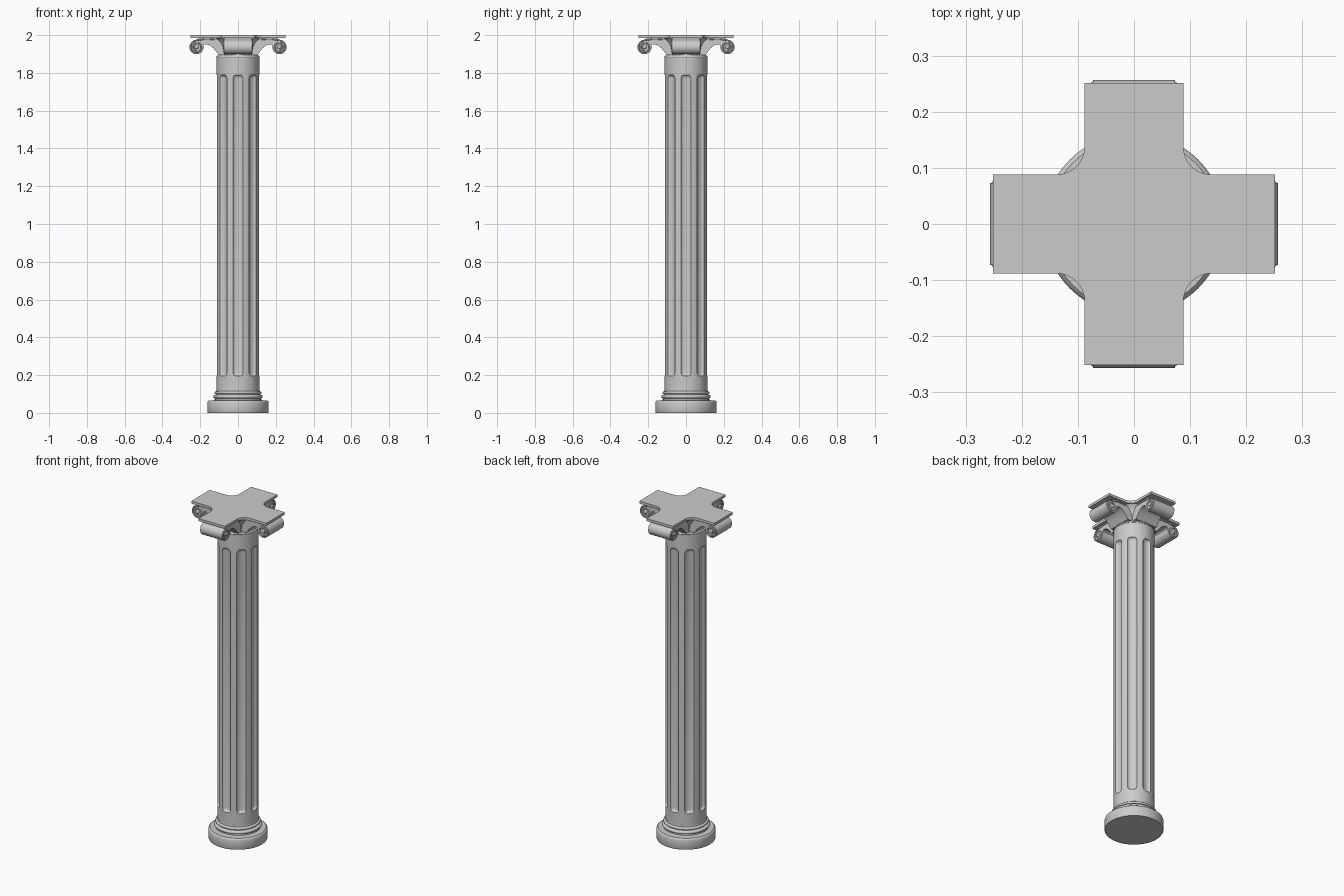
import bpy, bmesh
from math import sin, cos, pi, radians

if "Cube" in bpy.data.objects:
    bpy.data.objects.remove(bpy.data.objects["Cube"])


def finish(name, bm, angle=35):
    bmesh.ops.remove_doubles(bm, verts=bm.verts, dist=1e-5)
    bmesh.ops.recalc_face_normals(bm, faces=bm.faces)
    me = bpy.data.meshes.new(name)
    bm.to_mesh(me)
    bm.free()
    ob = bpy.data.objects.new(name, me)
    bpy.context.collection.objects.link(ob)
    bpy.ops.object.select_all(action='DESELECT')
    ob.select_set(True)
    bpy.context.view_layer.objects.active = ob
    bpy.ops.object.shade_smooth_by_angle(angle=radians(angle))
    return ob


def loft(name, rings):
    """Skin a stack of equal-length rings and cap both ends."""
    bm = bmesh.new()
    rows = [[bm.verts.new(p) for p in ring] for ring in rings]
    n = len(rows[0])
    for a, b in zip(rows, rows[1:]):
        for i in range(n):
            j = (i + 1) % n
            bm.faces.new((a[i], a[j], b[j], b[i]))
    bm.faces.new(rows[0][::-1])
    bm.faces.new(rows[-1])
    return finish(name, bm)


def lathe(name, profile, n=64):
    return loft(name, [[(r * cos(2 * pi * i / n), r * sin(2 * pi * i / n), z)
                        for i in range(n)] for r, z in profile])


def bulge(r, z, s, n=8):
    """Half-round moulding profile bulging outward from radius r."""
    return [(r + s * cos(-pi / 2 + pi * i / n), z + s * sin(-pi / 2 + pi * i / n))
            for i in range(n + 1)]


# Base: plinth disc and stacked mouldings
lathe("plinth", [(0.16, 0), (0.162, 0.004), (0.162, 0.055), (0.16, 0.061), (0.154, 0.066)])
lathe("base_mouldings", [(0.135, 0.064), (0.124, 0.069), (0.122, 0.077)]
      + bulge(0.122, 0.086, 0.009) + [(0.117, 0.097)]
      + bulge(0.117, 0.107, 0.007) + [(0.114, 0.116), (0.113, 0.125)])

# Shaft with eight stopped flutes
R, HALF, DEPTH, FLUTES = 0.113, radians(13.5), 0.016, 8


def shaft_ring(z, width, depth):
    pts = []
    for k in range(FLUTES):
        c = 2 * pi * k / FLUTES
        for i in range(13):
            t = -1 + i / 6
            a, r = c + t * HALF * width, R - depth * DEPTH * (1 - t * t) ** 0.5
            pts.append((r * cos(a), r * sin(a), z))
        for i in range(1, 4):
            a = c + HALF * width + (2 * pi / FLUTES - 2 * HALF * width) * i / 4
            pts.append((R * cos(a), R * sin(a), z))
    return pts


ends = [(0, 0.55, 0), (0.001, 0.6, 0.3), (0.005, 0.8, 0.65), (0.011, 0.93, 0.9), (0.02, 1, 1)]
loft("fluted_shaft", [shaft_ring(0.11, 0.55, 0)]
     + [shaft_ring(0.195 + d, w, h) for d, w, h in ends]
     + [shaft_ring(1.79 - d, w, h) for d, w, h in ends[::-1]]
     + [shaft_ring(1.885, 0.55, 0)])

# Capital: necking ring and flared bell
lathe("necking", [(0.108, 1.875)] + bulge(0.11, 1.885, 0.005) + [(0.108, 1.893), (0.106, 1.9)])
lathe("capital_bell", [(0.104, 1.89), (0.105, 1.915), (0.109, 1.94), (0.117, 1.96),
                       (0.129, 1.975), (0.142, 1.987)])

# Abacus: cross-shaped slab with rounded inner corners
W, L, F = 0.088, 0.251, 0.05
quarter = [(L, -W), (L, W)] + [
    (W + F - F * sin(pi / 2 * i / 10), W + F - F * cos(pi / 2 * i / 10)) for i in range(11)]
outline = [(x * cos(k * pi / 2) - y * sin(k * pi / 2), x * sin(k * pi / 2) + y * cos(k * pi / 2))
           for k in range(4) for x, y in quarter]
loft("abacus", [[(x, y, z) for x, y in outline] for z in (1.985, 2.0)])

# Scroll arms: side profile ending in a round roll
CX, CZ, CR = 0.219, 1.937, 0.038
arm = [(0, 1.987), (0.20, 1.987)] + [
    (CX + CR * cos(a), CZ + CR * sin(a))
    for a in [radians(80 - 270 * i / 28) for i in range(29)]]
arm += [(0.174, 1.951), (0.162, 1.951), (0.145, 1.943), (0.128, 1.928), (0.112, 1.907),
        (0.104, 1.896), (0, 1.896)]


def tube(name, pts, r):
    cu = bpy.data.curves.new(name, 'CURVE')
    cu.dimensions = '3D'
    cu.bevel_depth, cu.bevel_resolution, cu.use_fill_caps = r, 2, True
    sp = cu.splines.new('POLY')
    sp.points.add(len(pts) - 1)
    for p, q in zip(sp.points, pts):
        p.co = (*q, 1)
    ob = bpy.data.objects.new(name, cu)
    bpy.context.collection.objects.link(ob)
    return ob


H = 0.073
for k in range(4):
    turn = k * pi / 2
    body = loft(f"scroll_arm_{k}", [[(x, y, z) for x, z in arm] for y in (-H, H)])
    body.rotation_euler.z = turn
    for side in (-1, 1):
        # Raised spiral rim running from the bell round the roll
        y = side * H
        path = [(0.12, y, 1.977), (0.15, y, 1.979), (0.18, y, 1.979)]
        for i in range(49):
            a, r = radians(95 - 540 * i / 48), 0.035 - 0.02 * i / 48
            path.append((CX + r * cos(a), y, CZ + r * sin(a)))
        rim = tube(f"scroll_rim_{k}_{side}", path, 0.0035)
        rim.rotation_euler.z = turn
        # Round eye at the scroll centre
        bm = bmesh.new()
        bmesh.ops.create_uvsphere(bm, u_segments=20, v_segments=10, radius=0.011)
        for v in bm.verts:
            v.co = (v.co.x + CX, v.co.y * 0.6 + y, v.co.z + CZ)
        finish(f"scroll_eye_{k}_{side}", bm).rotation_euler.z = turn
